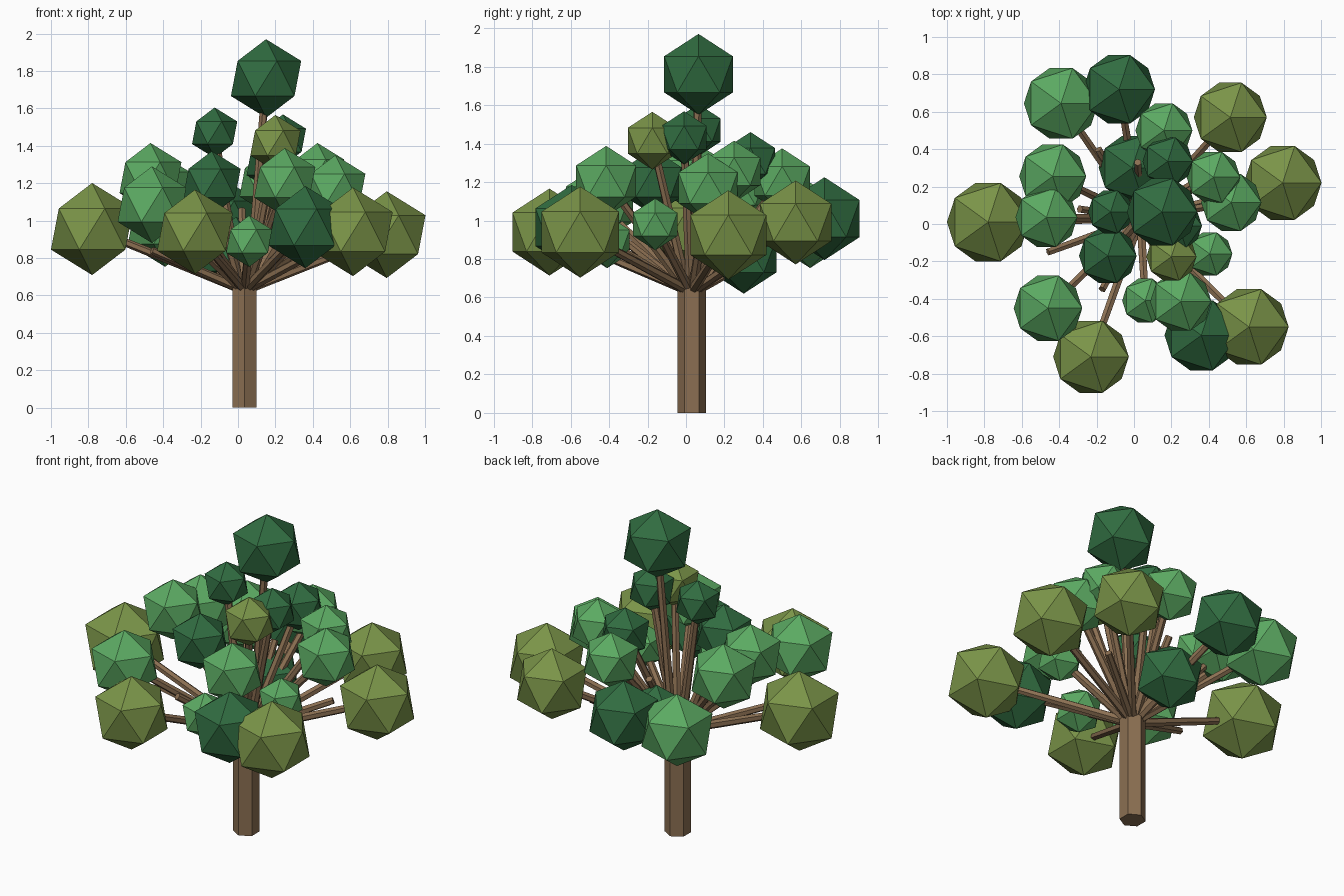
import bpy
import bmesh
from mathutils import Vector, Matrix

default_cube = bpy.data.objects.get("Cube")
if default_cube:
    bpy.data.objects.remove(default_cube, do_unlink=True)


def make_material(name, colour):
    material = bpy.data.materials.new(name)
    material.use_nodes = True
    rgba = (*colour, 1.0)
    material.diffuse_color = rgba
    shader = next(n for n in material.node_tree.nodes if n.type == "BSDF_PRINCIPLED")
    shader.inputs["Base Color"].default_value = rgba
    return material


def add_object(name, mesh_builder, material):
    """Create a flat shaded object from a bmesh."""
    mesh = bpy.data.meshes.new(name)
    mesh_builder.to_mesh(mesh)
    mesh_builder.free()
    mesh.materials.append(material)
    obj = bpy.data.objects.new(name, mesh)
    bpy.context.collection.objects.link(obj)
    return obj


def add_leaf_ball(name, centre, radius, material):
    builder = bmesh.new()
    bmesh.ops.create_icosphere(builder, subdivisions=1, radius=radius,
                               matrix=Matrix.Translation(centre))
    return add_object(name, builder, material)


def add_rod(name, start, end, start_radius, end_radius, sides, material, turn=0.0):
    """Straight tapered rod between two points."""
    start, end = Vector(start), Vector(end)
    direction = end - start
    placement = (Matrix.Translation((start + end) / 2)
                 @ direction.to_track_quat("Z", "Y").to_matrix().to_4x4()
                 @ Matrix.Rotation(turn, 4, "Z"))
    builder = bmesh.new()
    bmesh.ops.create_cone(builder, cap_ends=True, segments=sides,
                          radius1=start_radius, radius2=end_radius,
                          depth=direction.length, matrix=placement)
    return add_object(name, builder, material)


bark = make_material("brown bark", (0.258, 0.159, 0.084))
dark_green = make_material("dark green leaves", (0.030, 0.150, 0.052))
light_green = make_material("light green leaves", (0.105, 0.400, 0.122))
olive_green = make_material("olive leaves", (0.195, 0.296, 0.065))

# Trunk: a six sided post with a corner towards the front
TRUNK_X, TRUNK_Y, TRUNK_TOP = 0.035, 0.03, 0.68
add_rod("trunk", (TRUNK_X, TRUNK_Y, 0), (TRUNK_X, TRUNK_Y, TRUNK_TOP),
        0.074, 0.074, 6, bark)


def add_branch(name, tip):
    """Branch that leaves the trunk top on the side facing its tip."""
    outward = Vector((tip[0] - TRUNK_X, tip[1] - TRUNK_Y, 0))
    if outward.length > 0:
        outward = outward.normalized() * 0.03
    base = Vector((TRUNK_X, TRUNK_Y, TRUNK_TOP - 0.04)) + outward
    add_rod(name, base, tip, 0.026, 0.021, 6, bark)


# Leaf balls: x, y, z, radius
dark_balls = [
    (0.15, 0.065, 1.76, 0.21),
    (-0.08, 0.72, 1.01, 0.215),
    (-0.01, 0.3, 0.82, 0.2),
    (0.18, 0.335, 1.31, 0.15),
    (-0.125, 0.065, 1.47, 0.135),
    (0.24, -0.01, 1.43, 0.138),
    (-0.14, -0.17, 1.2, 0.172),
    (0.36, -0.595, 0.965, 0.22),
]
light_balls = [
    (-0.435, 0.255, 1.17, 0.2),
    (-0.468, 0.035, 1.23, 0.185),
    (-0.46, -0.45, 1.085, 0.205),
    (-0.39, 0.645, 0.975, 0.222),
    (0.25, -0.415, 1.205, 0.183),
    (0.06, -0.41, 0.89, 0.138),
    (0.405, -0.16, 0.98, 0.135),
    (0.425, 0.25, 1.255, 0.16),
    (0.52, 0.115, 1.17, 0.18),
    (0.16, 0.5, 1.205, 0.17),
]
olive_balls = [
    (-0.78, 0.01, 0.955, 0.246),
    (-0.23, -0.71, 0.94, 0.226),
    (0.615, -0.55, 0.94, 0.237),
    (0.795, 0.22, 0.925, 0.232),
    (0.515, 0.57, 0.99, 0.218),
    (0.2, -0.175, 1.415, 0.15),
]

foliage = (("dark", dark_balls, dark_green),
           ("light", light_balls, light_green),
           ("olive", olive_balls, olive_green))
for shade, balls, material in foliage:
    for index, (x, y, z, radius) in enumerate(balls, start=1):
        add_leaf_ball(f"{shade}_leaf_ball_{index}", (x, y, z), radius, material)
        add_branch(f"{shade}_branch_{index}", (x, y, z))

# Bare branches that end without leaves
bare_tips = [
    (-0.46, -0.15, 0.84),
    (-0.17, -0.35, 0.92),
    (0.02, 0.33, 1.06),
    (-0.19, 0.4, 0.86),
    (-0.29, 0.08, 0.95),
    (0.44, 0.3, 0.81),
]
for index, tip in enumerate(bare_tips, start=1):
    add_branch(f"bare_branch_{index}", tip)
